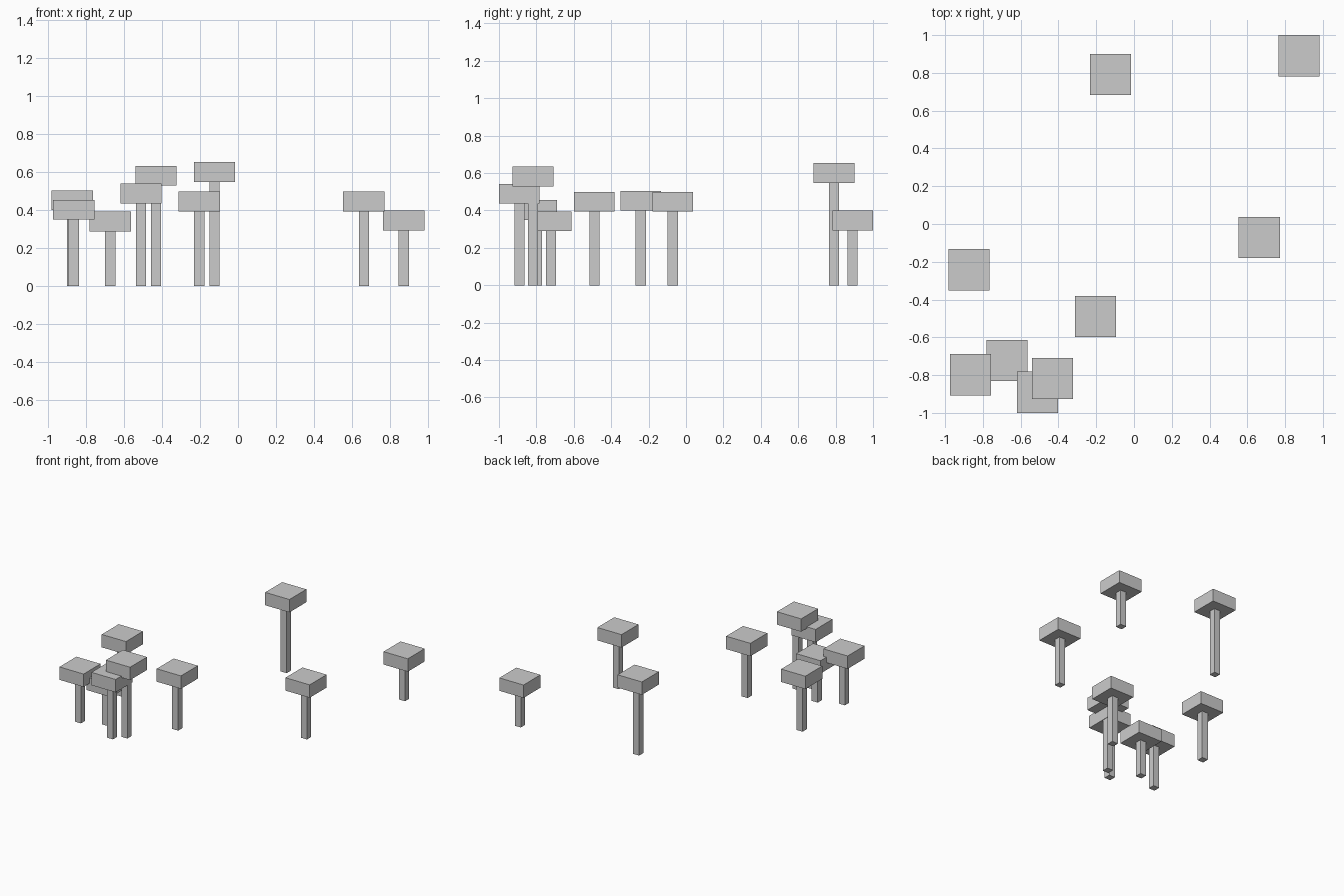
import bpy

if "Cube" in bpy.data.objects:
    bpy.data.objects.remove(bpy.data.objects["Cube"])

CAP_W, CAP_H, STEM_W = 0.218, 0.105, 0.054

# x, y, height of cap top for each post
POSTS = [
    (-0.124, 0.792, 0.653),
    (0.873, 0.891, 0.399),
    (0.663, -0.071, 0.498),
    (-0.873, -0.242, 0.505),
    (-0.204, -0.490, 0.499),
    (-0.673, -0.722, 0.394),
    (-0.865, -0.798, 0.455),
    (-0.511, -0.891, 0.541),
    (-0.432, -0.818, 0.634),
]


def box(name, x, y, z0, z1, width):
    bpy.ops.mesh.primitive_cube_add(size=1, location=(x, y, (z0 + z1) / 2))
    ob = bpy.context.object
    ob.name = name
    ob.scale = (width, width, z1 - z0)
    bpy.ops.object.transform_apply(location=False, rotation=False, scale=True)
    return ob


# Each post: a thin square stem carrying a wide flat cap
for i, (x, y, top) in enumerate(POSTS, 1):
    box(f"stem_{i}", x, y, 0, top - CAP_H, STEM_W)
    box(f"cap_{i}", x, y, top - CAP_H, top, CAP_W)
